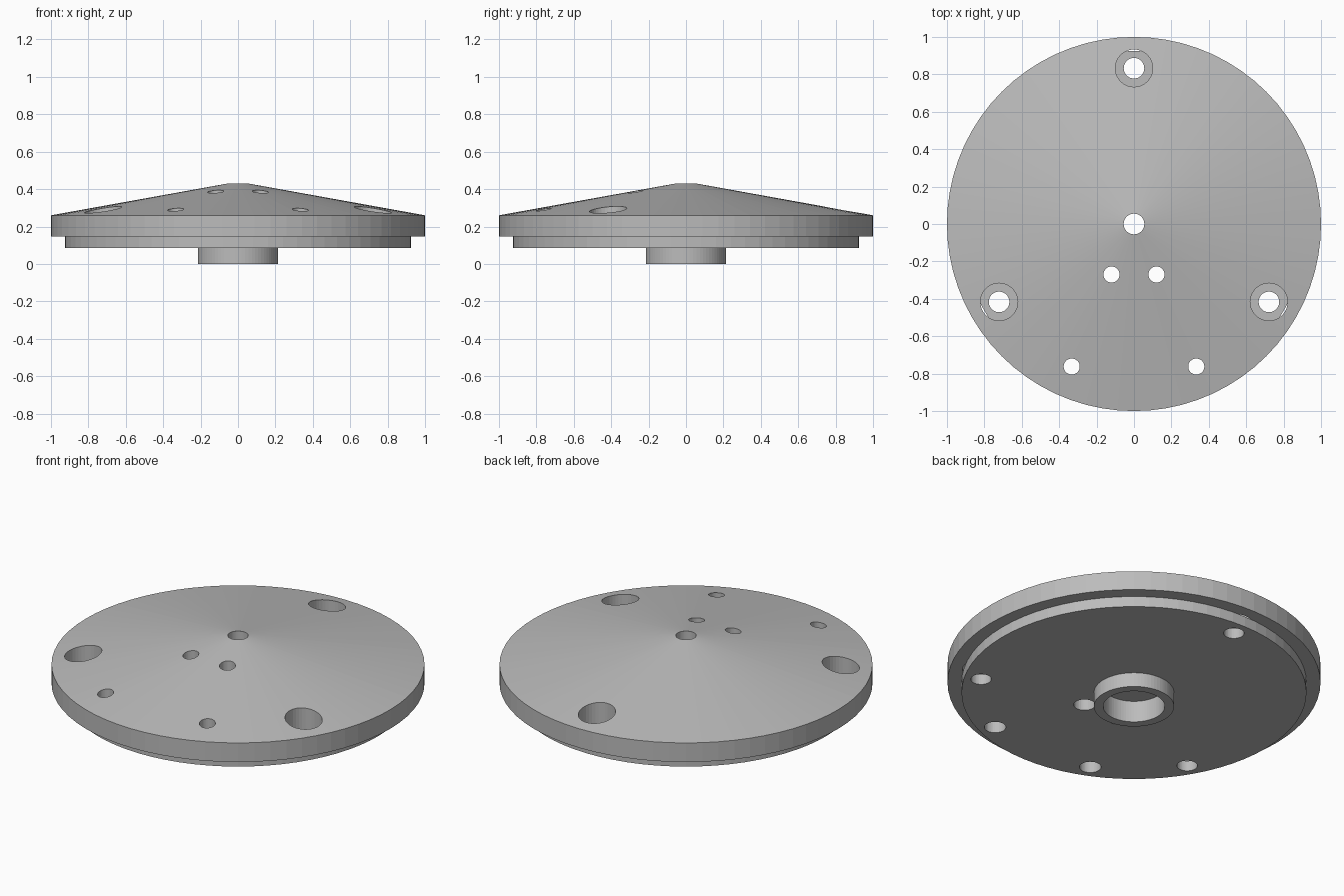
import bpy
import bmesh
from math import sin, cos, pi, radians

cube = bpy.data.objects.get("Cube")
if cube:
    bpy.data.objects.remove(cube, do_unlink=True)

# Single grey metal
metal = bpy.data.materials.new("grey_metal")
metal.use_nodes = True
GREY = (0.5, 0.5, 0.5, 1)
metal.diffuse_color = GREY
metal.node_tree.nodes["Principled BSDF"].inputs["Base Color"].default_value = GREY


def lathe(name, profile, sides, centre=(0, 0), closed=False):
    """Spin (radius, z) points about z; an open profile is capped at both ends."""
    bm = bmesh.new()
    rings = []
    for r, z in profile:
        rings.append([bm.verts.new((centre[0] + r * cos(2 * pi * i / sides),
                                    centre[1] + r * sin(2 * pi * i / sides), z))
                      for i in range(sides)])
    pairs = list(zip(rings, rings[1:]))
    if closed:
        pairs.append((rings[-1], rings[0]))
    else:
        bm.faces.new(rings[0])
        bm.faces.new(rings[-1])
    for a, b in pairs:
        for i in range(sides):
            j = (i + 1) % sides
            bm.faces.new((a[i], a[j], b[j], b[i]))
    bmesh.ops.recalc_face_normals(bm, faces=bm.faces)
    mesh = bpy.data.meshes.new(name)
    bm.to_mesh(mesh)
    bm.free()
    mesh.materials.append(metal)
    obj = bpy.data.objects.new(name, mesh)
    bpy.context.scene.collection.objects.link(obj)
    return obj


# Conical cover: hub ring, locating step, rim, cone and central stepped bore
cover = lathe("conical_cover", [
    (0.165, 0), (0.215, 0), (0.215, 0.085), (0.925, 0.085), (0.925, 0.147),
    (1, 0.147), (1, 0.26), (0.055, 0.43), (0.055, 0.127), (0.165, 0.127),
], 72, closed=True)

cutters = []


def stepped_hole(name, x, y, low_r, step_z, high_r):
    profile = [(low_r, 0.02), (low_r, step_z), (high_r, step_z), (high_r, 0.6)]
    cutter = lathe(name, profile, 36, (x, y))
    cutter.hide_render = True
    cutters.append(cutter)


# Three mounting holes, counterbored from above
for angle in (90, 210, 330):
    a = radians(angle)
    stepped_hole("mounting_hole", 0.833 * cos(a), 0.833 * sin(a), 0.055, 0.147, 0.1)

# Two mirrored pairs of small holes, counterbored from below
for side in (-1, 1):
    stepped_hole("inner_hole", side * 0.12, -0.27, 0.058, 0.2, 0.043)
    stepped_hole("outer_hole", side * 0.333, -0.762, 0.058, 0.2, 0.043)

# Cut every hole, then drop the cutters
bpy.context.view_layer.objects.active = cover
for cutter in cutters:
    mod = cover.modifiers.new("hole", 'BOOLEAN')
    mod.operation = 'DIFFERENCE'
    mod.solver = 'EXACT'
    mod.object = cutter
    bpy.ops.object.modifier_apply(modifier=mod.name)
    bpy.data.objects.remove(cutter, do_unlink=True)
